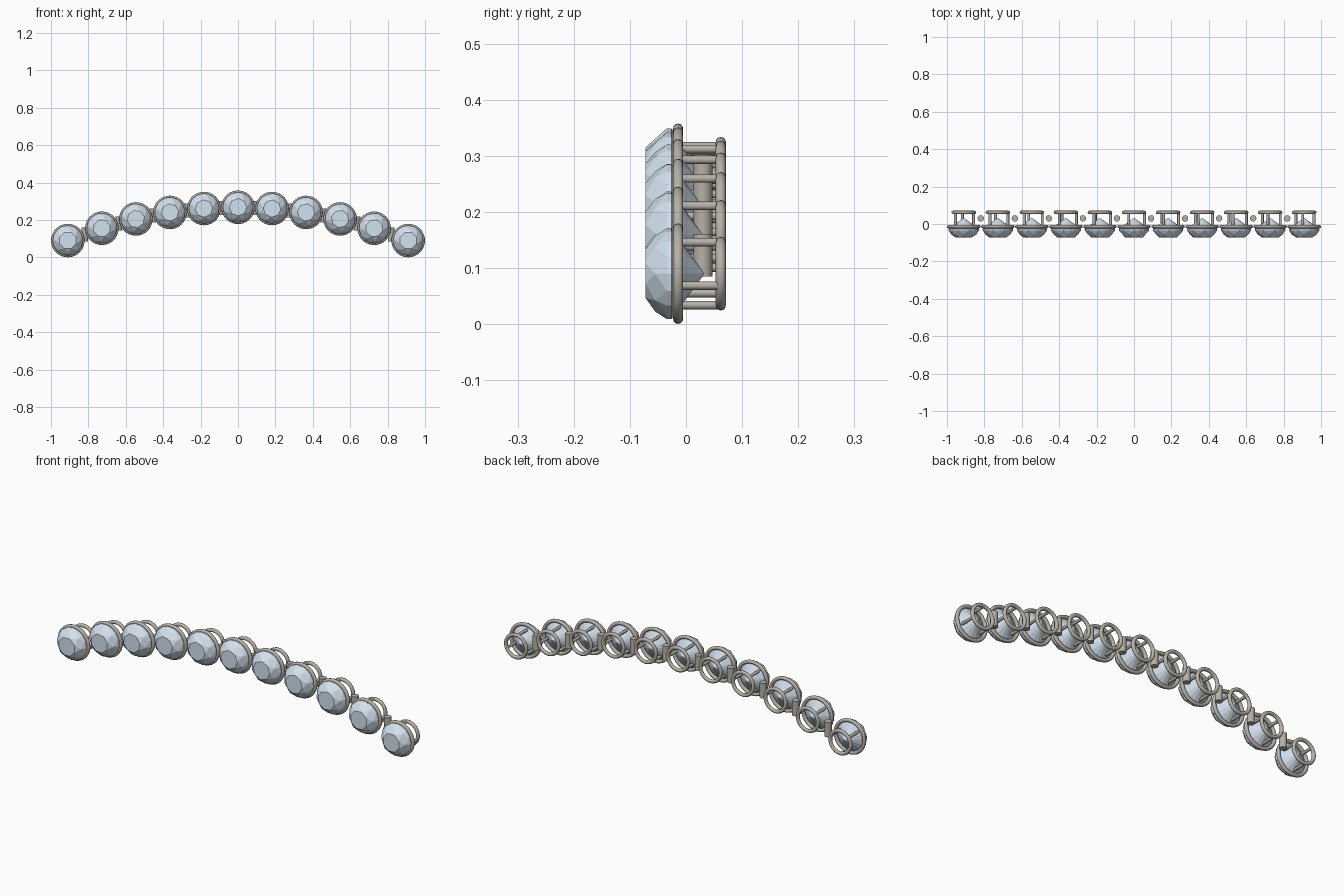
import bpy, bmesh
from math import sin, cos, pi, sqrt, asin
from mathutils import Matrix, Vector

if "Cube" in bpy.data.objects:
    bpy.data.objects.remove(bpy.data.objects["Cube"])

def material(name, rgb):
    m = bpy.data.materials.new(name)
    m.diffuse_color = (*rgb, 1)
    m.use_nodes = True
    m.node_tree.nodes["Principled BSDF"].inputs["Base Color"].default_value = m.diffuse_color
    return m

metal = material("warm_metal", (0.47, 0.44, 0.39))
crystal = material("pale_crystal", (0.65, 0.75, 0.85))

def smooth(o, mat):
    o.data.materials.append(mat)
    bpy.ops.object.shade_smooth_by_angle(angle=0.7)

def ring(name, x, y, z, major, minor):
    bpy.ops.mesh.primitive_torus_add(location=(x, y, z), rotation=(pi / 2, 0, 0), major_radius=major,
                                     minor_radius=minor, major_segments=40, minor_segments=12)
    o = bpy.context.object
    o.name = name
    smooth(o, metal)

def rod(name, loc, radius, length, along_y):
    bpy.ops.mesh.primitive_cylinder_add(vertices=20, radius=radius, depth=length, location=loc,
                                        rotation=(pi / 2 if along_y else 0, 0, 0))
    o = bpy.context.object
    o.name = name
    smooth(o, metal)

# Faceted stone: convex hull of staggered crown rings, girdle and point
def make_gem():
    bm = bmesh.new()
    for y, r, n, off in [(-0.072, 0.047, 8, 0), (-0.055, 0.0675, 8, 0.5),
                         (-0.034, 0.081, 16, 0), (-0.026, 0.081, 16, 0)]:
        for k in range(n):
            a = (k + off) * 2 * pi / n
            bm.verts.new((r * cos(a), y, r * sin(a)))
    bm.verts.new((0, 0.033, 0))
    bmesh.ops.convex_hull(bm, input=bm.verts[:])
    bmesh.ops.dissolve_limit(bm, angle_limit=0.01, verts=bm.verts[:], edges=bm.edges[:])
    bmesh.ops.recalc_face_normals(bm, faces=bm.faces[:])
    me = bpy.data.meshes.new("gem")
    bm.to_mesh(me)
    bm.free()
    me.materials.append(crystal)
    return me

gem_mesh = make_gem()
STEP, R, TOP = 0.182, 2.415, 0.268

def arc_z(x):
    return TOP - R + sqrt(R * R - x * x)

# Eleven settings along a shallow arc
for i in range(11):
    x = (i - 5) * STEP
    z = arc_z(x)
    tilt = -asin(x / R)
    gem = bpy.data.objects.new(f"gem_{i}", gem_mesh)
    gem.location = (x, 0, z)
    gem.rotation_euler = (0, -tilt, 0)
    bpy.context.collection.objects.link(gem)
    ring(f"front_ring_{i}", x, -0.014, z, 0.0805, 0.009)
    ring(f"back_ring_{i}", x, 0.062, z, 0.0565, 0.009)
    # three posts joining the stone to the back ring
    for k in range(3):
        a = tilt + k * 2 * pi / 3
        rod(f"post_{i}_{k}", (x + 0.0565 * cos(a), 0.024, z + 0.0565 * sin(a)), 0.0075, 0.076, True)
    # upright link to the next setting
    if i < 10:
        zn = arc_z(x + STEP)
        rod(f"link_{i}", (x + STEP / 2, 0.03, (z + zn) / 2), 0.017, 0.075, False)
